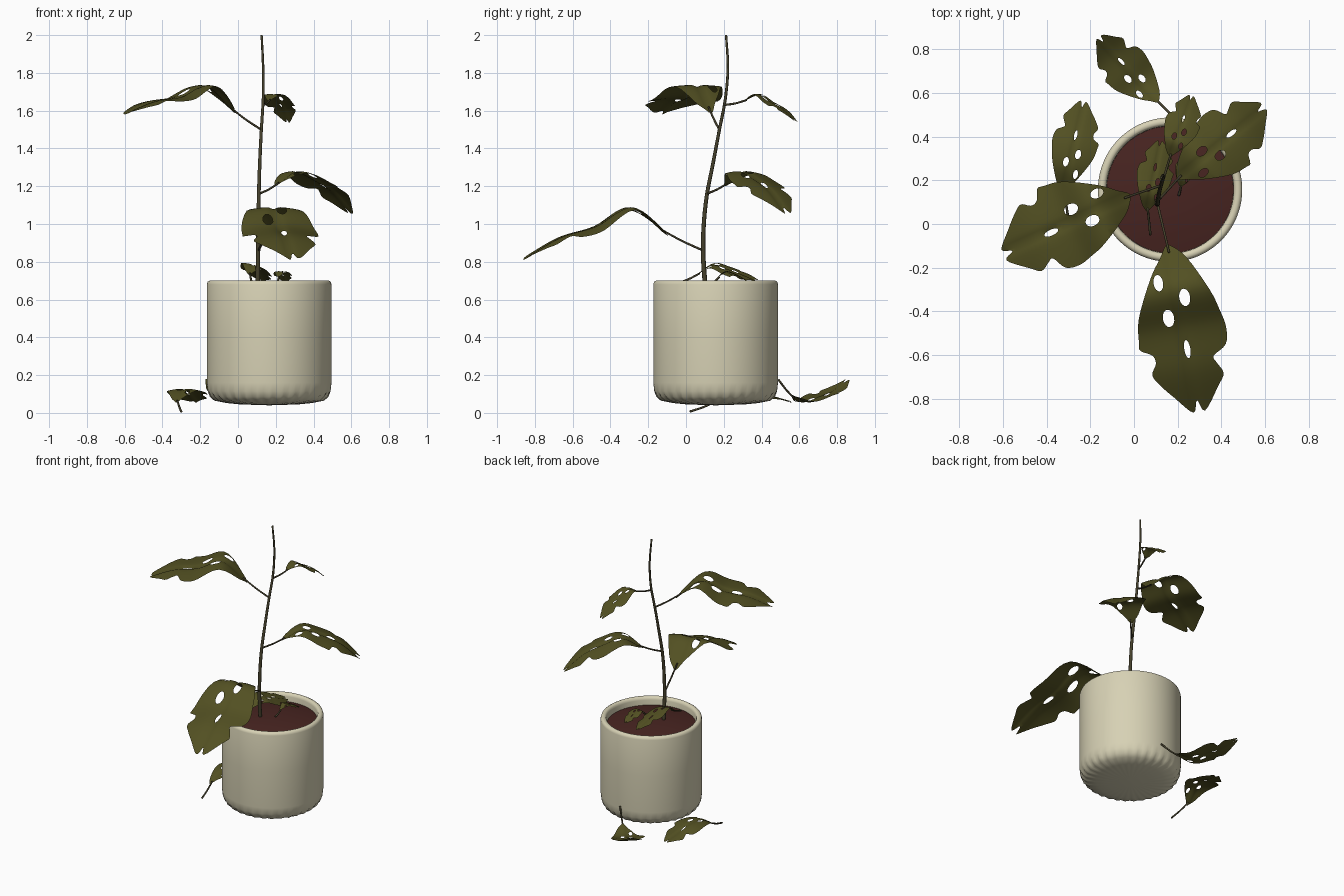
import bpy, bmesh, math
from mathutils import Vector
from mathutils.geometry import delaunay_2d_cdt

if "Cube" in bpy.data.objects:
    bpy.data.objects.remove(bpy.data.objects["Cube"])


def material(name, rgb):
    m = bpy.data.materials.new(name)
    m.diffuse_color = (*rgb, 1)
    m.use_nodes = True
    m.node_tree.nodes["Principled BSDF"].inputs["Base Color"].default_value = m.diffuse_color
    return m


LEAF = material("leaf_green", (0.085, 0.08, 0.016))
STEM = material("stem_brown", (0.06, 0.052, 0.025))
CLAY = material("pot_cream", (0.68, 0.64, 0.46))
SOIL = material("soil_brown", (0.065, 0.018, 0.015))
CX, CY = 0.165, 0.157


def add_mesh(name, verts, faces, mat):
    me = bpy.data.meshes.new(name)
    me.from_pydata(verts, [], faces)
    bm = bmesh.new()
    bm.from_mesh(me)
    bmesh.ops.remove_doubles(bm, verts=bm.verts, dist=1e-5)
    bmesh.ops.recalc_face_normals(bm, faces=bm.faces)
    bm.to_mesh(me)
    bm.free()
    me.materials.append(mat)
    me.polygons.foreach_set("use_smooth", [True] * len(me.polygons))
    ob = bpy.data.objects.new(name, me)
    bpy.context.collection.objects.link(ob)
    return ob


def lathe(name, profile, mat, n=128, ribbed=0):
    verts, faces = [], []
    for k, (r, z) in enumerate(profile):
        for i in range(n):
            a = 2 * math.pi * i / n
            rr = r + (0.006 * math.cos(32 * a) if 0 < k <= ribbed else 0)
            verts.append((CX + rr * math.cos(a), CY + rr * math.sin(a), z))
    for k in range(len(profile) - 1):
        for i in range(n):
            j = (i + 1) % n
            faces.append((k * n + i, k * n + j, (k + 1) * n + j, (k + 1) * n + i))
    return add_mesh(name, verts, faces, mat)


def catmull(p0, p1, p2, p3, t):
    return 0.5 * (2 * p1 + (p2 - p0) * t + (2 * p0 - 5 * p1 + 4 * p2 - p3) * t * t
                  + (3 * p1 - p0 - 3 * p2 + p3) * t ** 3)


def sample(vals, f):
    # smooth interpolation through evenly spaced values
    n = len(vals) - 1
    f = min(max(f, 0), 1) * n
    i = min(int(f), n - 1)
    lo = vals[i - 1] if i else 2 * vals[0] - vals[1]
    hi = vals[i + 2] if i + 2 <= n else 2 * vals[n] - vals[n - 1]
    return catmull(lo, vals[i], vals[i + 1], hi, f - i)


def tube(name, pts, r0, r1, mat, rings=8, sides=10):
    pts = [Vector(p) for p in pts]
    verts, faces = [], []
    for k in range(rings + 1):
        f = k / rings
        c = sample(pts, f)
        d = (sample(pts, f + 0.01) - sample(pts, f - 0.01)).normalized()
        x = d.cross(Vector((0.31, 0.95, 0.05))).normalized()
        y = d.cross(x)
        r = r0 + (r1 - r0) * f
        for i in range(sides):
            a = 2 * math.pi * i / sides
            verts.append(c + (x * math.cos(a) + y * math.sin(a)) * r)
    for k in range(rings):
        for i in range(sides):
            j = (i + 1) % sides
            faces.append((k * sides + i, k * sides + j, (k + 1) * sides + j, (k + 1) * sides + i))
    faces += [tuple(range(sides)), tuple(range(rings * sides, (rings + 1) * sides))]
    return add_mesh(name, verts, faces, mat)


# flat leaf template: notched outline with oval holes (u along, v across)
OUTLINE = [(0, 0.012), (.065, .075), (.229, .155), (.33, .185), (.408, .20), (.485, .185),
           (.527, .122), (.56, .13), (.613, .153), (.668, .118), (.767, .041), (.715, .012),
           (.768, -.014), (.69, -.085), (.626, -.138), (.57, -.17), (.52, -.145), (.48, -.155),
           (.45, -.205), (.412, -.205), (.304, -.187), (.136, -.105), (.05, -.045), (0, -.012)]
HOLES = [(.16, -.072, .038, .022), (.244, .036, .040, .025),
         (.326, -.053, .040, .026), (.478, .008, .042, .014)]


def inside(p, poly):
    hit = False
    for a, b in zip(poly, poly[1:] + poly[:1]):
        if (a.y > p.y) != (b.y > p.y) and p.x < (b.x - a.x) * (p.y - a.y) / (b.y - a.y) + a.x:
            hit = not hit
    return hit


def leaf_template():
    o = [Vector(p) for p in OUTLINE]
    n = len(o)
    border = [catmull(o[i - 1], o[i], o[(i + 1) % n], o[(i + 2) % n], t / 4)
              for i in range(n) for t in range(4)]
    loops = [border]
    for u, v, a, b in HOLES:
        loops.append([Vector((u + a * math.cos(t * math.pi / 8), v + b * math.sin(t * math.pi / 8)))
                      for t in range(16)])

    def keep(p):
        return inside(p, border) and not any(inside(p, h) for h in loops[1:])
    pts, edges = [], []
    for lp in loops:
        s = len(pts)
        pts += lp
        edges += [(s + i, s + (i + 1) % len(lp)) for i in range(len(lp))]
    for i in range(1, 32):
        for j in range(-8, 9):
            p = Vector((i * 0.024, j * 0.025))
            if keep(p) and min((p - q).length for q in pts[:len(border) + 64]) > 0.007:
                pts.append(p)
    v, _, f, *_ = delaunay_2d_cdt(pts, edges, [], 0, 1e-6)
    f = [t for t in f if keep(sum((v[i] for i in t), Vector((0, 0))) / len(t))]
    return v, f


TV, TF = leaf_template()


def leaf(name, start, base, tip, heights, w, roll=0, flip=1, droop=0.8):
    base, tip = Vector(base), Vector(tip)
    d = (tip - base).normalized()
    side = Vector((-d.y, d.x, 0)) * math.cos(roll) + Vector((0, 0, math.sin(roll)))
    verts = []
    for p in TV:
        f, v = p.x / 0.767, p.y * w * flip
        c = base.lerp(tip, f)
        z = sample(heights, f) - droop * v * v / w - 0.012 * w * math.exp(-(p.y / 0.02) ** 2) * flip
        verts.append(Vector((c.x, c.y, z)) + side * v)
    add_mesh(name, verts, TF, LEAF)
    # stalk
    end = Vector((*base.lerp(tip, 0.04), sample(heights, 0.04) - 0.005))
    s = Vector(start)
    tube(name + "_stalk", [s, s.lerp(end, .5) + Vector((0, 0, -.005)), end], .006, .005, STEM)


# pot with ribbed underside, and soil
lathe("pot", [(0, .04), (.15, .045), (.22, .052), (.285, .065), (.308, .085), (.325, .115), (.33, .16),
              (.33, .42), (.33, .68), (.326, .694), (.316, .70), (.304, .70), (.295, .694),
              (.291, .68), (.289, .60)], CLAY, ribbed=4)
lathe("soil", [(0, .675), (.1, .672), (.2, .663), (.29, .645)], SOIL, n=64)

# main stem
tube("main_stem", [(.105, .105, .64), (.106, .092, .81), (.108, .093, .98), (.110, .11, 1.15),
                   (.115, .143, 1.32), (.123, .175, 1.49), (.133, .208, 1.66), (.133, .222, 1.83),
                   (.125, .212, 2.0)], .013, .006, STEM, rings=32)

# leaves growing on the stem
leaf("front_leaf", (.108, .09, .86), (.155, -.1), (.285, -.86), [.95, 1.09, .99, .93, .82], 1.0)
leaf("left_leaf", (.122, .176, 1.5), (-.02, .13), (-.60, -.13), [1.60, 1.735, 1.675, 1.65, 1.59], .98, droop=.4)
leaf("right_leaf", (.112, .11, 1.16), (.20, .21), (.60, .53), [1.21, 1.28, 1.24, 1.175, 1.06], .76)
leaf("top_leaf", (.133, .20, 1.63), (.165, .31), (.268, .585), [1.655, 1.69, 1.65, 1.61, 1.54], .4)

# leaves fallen on the soil
leaf("soil_leaf_large", (.075, -.05, .685), (.06, .06), (.125, .38), [.735, .785, .765, .735, .70], .42, roll=.25)
leaf("soil_leaf_small", (.205, .13, .685), (.215, .17), (.255, .33), [.72, .75, .74, .72, .695], .24)

# leaves fallen on the floor
leaf("floor_leaf_left", (-.30, .02, .007), (-.325, .15), (-.225, .56), [.06, .12, .125, .09, .06], .52)
leaf("floor_leaf_back", (.18, .49, .175), (.11, .56), (-.165, .85), [.09, .055, .08, .11, .175], .54,
     flip=-1, droop=-.6)
